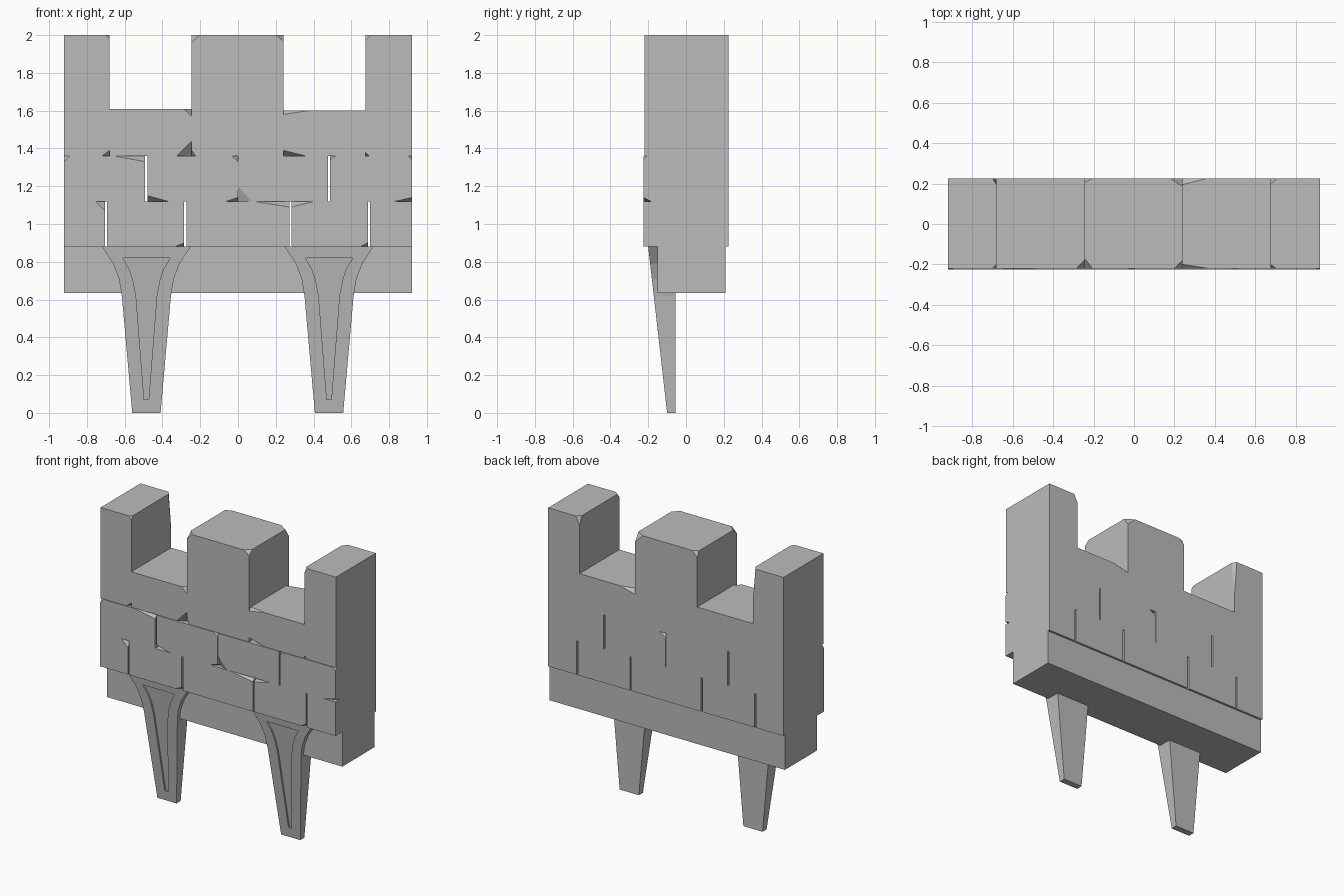
import bpy
import bmesh
from mathutils import Vector

cube = bpy.data.objects.get("Cube")
if cube:
    bpy.data.objects.remove(cube)

stone = bpy.data.materials.new("grey_stone")
stone.use_nodes = True
colour = (0.5, 0.5, 0.5, 1)
stone.diffuse_color = colour
stone.node_tree.nodes["Principled BSDF"].inputs["Base Color"].default_value = colour

SIDES = {"left": -1, "right": 1, "front": -1, "back": 1, "bottom": -1, "top": 1}


def finish(name, bm):
    bmesh.ops.recalc_face_normals(bm, faces=bm.faces)
    mesh = bpy.data.meshes.new(name)
    bm.to_mesh(mesh)
    bm.free()
    mesh.materials.append(stone)
    obj = bpy.data.objects.new(name, mesh)
    bpy.context.collection.objects.link(obj)
    return obj


def block(name, x, z, chips=(), y=(-0.22, 0.225)):
    """Stone box; each chip is a corner in words plus cut lengths in hundredths."""
    bm = bmesh.new()
    bmesh.ops.create_cube(bm, size=1)
    low, high = (Vector(p) for p in zip(x, y, z))
    for v in bm.verts:
        v.co = (low + high) / 2 + v.co * (high - low)
    for words, *cuts in chips:
        signs = [SIDES[w] for w in words.split()]
        corner = Vector([h if s > 0 else l for s, l, h in zip(signs, low, high)])
        normal = Vector([s * 100 / c for s, c in zip(signs, cuts)])
        start = corner - Vector((signs[0] * cuts[0] / 100, 0, 0))
        geom = bm.verts[:] + bm.edges[:] + bm.faces[:]
        cut = bmesh.ops.bisect_plane(bm, geom=geom, plane_co=start,
                                     plane_no=normal.normalized(), clear_outer=True)
        edges = [e for e in cut["geom_cut"] if isinstance(e, bmesh.types.BMEdge)]
        bmesh.ops.edgenet_fill(bm, edges=edges)
    return finish(name, bm)


# Footing slab
block("footing_slab", (-0.92, 0.92), (0.635, 0.88), y=(-0.15, 0.21))

# Lower course of bricks
course = (0.88, 1.12)
thick = (-0.225, 0.225)
block("lower_brick_a", (-0.92, -0.703), course, [("right front top", 5, 3, 5)], thick)
block("lower_brick_b", (-0.693, -0.285), course, [("right front bottom", 5, 4, 2)], thick)
block("lower_brick_c", (-0.273, 0.273), course, [("right front top", 19, 4, 3)], thick)
block("lower_brick_d", (0.282, 0.688), course, [("left front top", 12, 4, 3),
                                                ("right front bottom", 4, 4, 2)], thick)
block("lower_brick_e", (0.698, 0.92), course, (), thick)

# Upper course of bricks
course = (1.12, 1.36)
block("upper_brick_a", (-0.92, -0.492), course, [("right front top", 16, 4, 3),
                                                 ("left front top", 3, 2, 3)], thick)
block("upper_brick_b", (-0.48, -0.001), course, [("left front bottom", 11, 4, 3),
                                                 ("right front bottom", 6, 4, 2),
                                                 ("right front top", 3, 3, 3)], thick)
block("upper_brick_c", (0.001, 0.477), course, [("left front bottom", 7, 3, 8),
                                                ("left back top", 5, 3, 3)], thick)
block("upper_brick_d", (0.487, 0.92), course, [("left front top", 3, 3, 2),
                                               ("right front top", 2, 2, 2),
                                               ("right front bottom", 9, 4, 2)], thick)

# Low stones between the merlons
block("left_crenel_stone", (-0.68, -0.245), (1.36, 1.61),
      [("right front bottom", 8, 5, 8), ("right front top", 4, 4, 4)])
block("right_crenel_stone", (0.24, 0.675), (1.36, 1.6),
      [("left front bottom", 12, 4, 3), ("left front top", 13, 2, 2),
       ("left back top", 12, 3, 3)])

# Tall merlons
block("left_merlon", (-0.92, -0.68), (1.36, 2),
      [("right front bottom", 4, 3, 3), ("right front top", 2, 2, 2),
       ("right back top", 2, 3, 25)])
block("centre_merlon", (-0.245, 0.24), (1.36, 2),
      [("left front top", 4, 5, 4), ("right front top", 4, 4, 3),
       ("right back top", 6, 4, 6), ("left back top", 4, 2, 4),
       ("left front bottom", 2, 3, 3)])
block("right_merlon", (0.675, 0.92), (1.36, 2),
      [("left front bottom", 2, 3, 2), ("left front top", 3, 2, 3),
       ("left back top", 3, 3, 6)])

# Flared wedge brackets with a recessed front panel
OUTER = [(0.075, 0), (0.13, 0.62), (0.145, 0.71), (0.176, 0.79), (0.235, 0.88)]
INNER = [(0.012, 0.07), (0.055, 0.62), (0.07, 0.7), (0.09, 0.76), (0.125, 0.82)]


def bracket(name, centre):
    bm = bmesh.new()

    def loop(profile, depth):
        points = profile + [(-half, z) for half, z in reversed(profile)]
        return [bm.verts.new((centre + x, depth(z), z)) for x, z in points]

    def slope(z):
        return -0.1 - 0.114 * z

    loops = [loop(OUTER, lambda z: -0.055), loop(OUTER, slope),
             loop(INNER, slope), loop(INNER, lambda z: slope(z) + 0.012)]
    for a, b in zip(loops, loops[1:]):
        for i in range(len(a)):
            bm.faces.new((a[i - 1], a[i], b[i], b[i - 1]))
    bm.faces.new(loops[0])
    bm.faces.new(loops[-1])
    finish(name, bm)


for side, x in (("left", 0.482), ("right", -0.485)):
    bracket(side + "_bracket", x)
